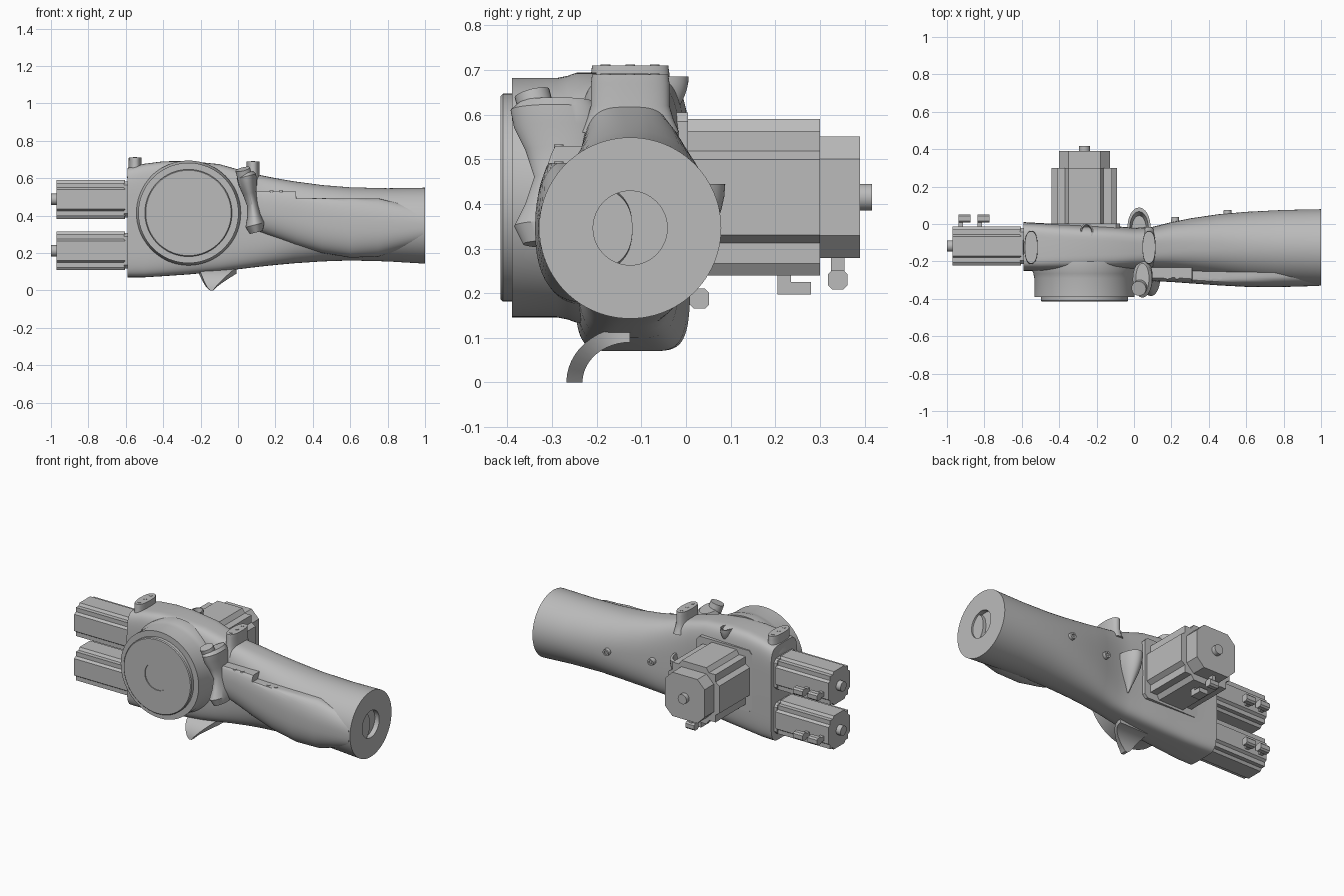
import bpy, math
from mathutils import Vector

cube = bpy.data.objects.get("Cube")
if cube:
    bpy.data.objects.remove(cube, do_unlink=True)

grey = bpy.data.materials.new("plain_grey")
grey.use_nodes = True
grey.diffuse_color = (0.5, 0.5, 0.5, 1)
grey.node_tree.nodes["Principled BSDF"].inputs["Base Color"].default_value = (0.5, 0.5, 0.5, 1)


# ---------- helpers ----------
def loft(name, rings, angle=35):
    """Skin matching rings of points, cap both ends, smooth below the angle."""
    n = len(rings[0])
    verts = [p for ring in rings for p in ring]
    faces = [tuple(range(n)), tuple(range(len(verts) - n, len(verts)))]
    for r in range(len(rings) - 1):
        for i in range(n):
            a, b = r * n + i, r * n + (i + 1) % n
            faces.append((a, b, b + n, a + n))
    mesh = bpy.data.meshes.new(name)
    mesh.from_pydata(verts, [], faces)
    import bmesh
    bm = bmesh.new()
    bm.from_mesh(mesh)
    bmesh.ops.recalc_face_normals(bm, faces=bm.faces)
    bm.to_mesh(mesh)
    bm.free()
    mesh.shade_smooth()
    mesh.set_sharp_from_angle(angle=math.radians(angle))
    mesh.materials.append(grey)
    obj = bpy.data.objects.new(name, mesh)
    bpy.context.scene.collection.objects.link(obj)
    return obj


def oval(ru, rv, power=2.0, n=48):
    """Rounded outline: power 2 is an ellipse, higher is boxier."""
    pts = []
    for i in range(n):
        c, s = math.cos(math.tau * i / n), math.sin(math.tau * i / n)
        pts.append((ru * math.copysign(abs(c) ** (2 / power), c),
                    rv * math.copysign(abs(s) ** (2 / power), s)))
    return pts


def place(axis, along, u, v):
    return Vector({"x": (along, u, v), "y": (u, along, v), "z": (u, v, along)}[axis])


def prism(name, outline, axis, centre, start, end):
    cu, cv = centre
    return loft(name, [[place(axis, t, cu + u, cv + v) for u, v in outline] for t in (start, end)])


def turned(name, profile, axis, centre, n=64):
    """Lathe a list of (radius, position along axis)."""
    return loft(name, [[place(axis, t, centre[0] + u, centre[1] + v) for u, v in oval(r, r, 2, n)]
                       for r, t in profile])


def tube(name, a, b, radius, n=24):
    a, b = Vector(a), Vector(b)
    turn = (b - a).to_track_quat('Z', 'Y')
    return loft(name, [[p + turn @ Vector((u, v, 0)) for u, v in oval(radius, radius, 2, n)]
                       for p in (a, b)])


def box(name, x0, x1, y0, y1, z0, z1):
    return prism(name, [(x0, y0), (x1, y0), (x1, y1), (x0, y1)], "z", (0, 0), z0, z1)


def four_corners(corner):
    pts = []
    for k in range(4):
        for u, v in corner:
            for _ in range(k):
                u, v = -v, u
            pts.append((u, v))
    return pts


def notched(h, c):
    return four_corners([(h, h - 2 * c), (h - .6 * c, h - 1.6 * c), (h - .6 * c, h - .6 * c),
                         (h - 1.6 * c, h - .6 * c), (h - 2 * c, h)])


def chamfered(h, c):
    return four_corners([(h, h - c), (h - c, h)])


# ---------- housing and forearm: x, y front, y back, z low, z high, power ----------
stations = [
    (-.59, -.25, .01, .07, .655, 6), (-.5, -.25, .005, .07, .677, 6),
    (-.4, -.25, 0, .076, .69, 5.5), (-.27, -.25, -.005, .085, .692, 5),
    (-.1, -.245, -.012, .1, .675, 4.5), (0, -.24, -.02, .113, .647, 4),
    (.1, -.24, -.015, .125, .62, 3.4), (.2, -.25, .01, .136, .6, 3),
    (.3, -.265, .03, .145, .583, 2.6), (.45, -.285, .052, .155, .563, 2.3),
    (.6, -.305, .065, .16, .551, 2.1), (.8, -.322, .075, .155, .546, 2),
    (1, -.329, .079, .143, .549, 2)]
rings = []
for x, y0, y1, z0, z1, power in stations:
    rings.append([Vector((x, (y0 + y1) / 2 + u, (z0 + z1) / 2 + v))
                  for u, v in oval((y1 - y0) / 2, (z1 - z0) / 2, power, 96)])
for x in (1, .97):          # shallow socket in the forearm end
    rings.append([Vector((x, -.125 + u, .346 + v)) for u, v in oval(.083, .083, 2, 96)])
loft("housing_and_forearm", rings)

# ---------- front bulge with flat ledge: x, y front, z low, z high, ledge height ----------
bulge = [(.09, -.305, .32, .58, .53), (.2, -.31, .28, .58, .53), (.31, -.318, .24, .57, .53),
         (.312, -.318, .24, .57, .492), (.45, -.328, .2, .55, .492), (.6, -.336, .175, .53, .492),
         (.75, -.338, .18, .51, .492), (.99, -.331, .25, .44, .492)]
rings = []
for x, y0, z0, z1, top in bulge:
    rings.append([Vector((x, (y0 - .12) / 2 + u, min((z0 + z1) / 2 + v, top)))
                  for u, v in oval((-.12 - y0) / 2, (z1 - z0) / 2, 2.4, 64)])
loft("forearm_ledge", rings)
for x, z in ((.18, .53), (.23, .53), (.41, .492), (.46, .492)):
    turned("ledge_screw", [(.011, z - .01), (.011, z + .003)], "z", (x, -.285), 16)

# screw bosses on the rear of the forearm
for x, y in ((.22, .03), (.5, .068)):
    turned("rear_boss", [(.024, y - .06), (.02, y + .008), (.01, y + .008), (.01, y)],
           "y", (x, .37), 24)

# ---------- round joint on the front ----------
turned("joint_drum", [(.085, -.409), (.085, -.415), (.228, -.415), (.233, -.41), (.233, -.39),
                      (.268, -.39), (.268, -.29), (.273, -.265), (.28, -.245), (.28, -.2)],
       "y", (-.265, .414), 96)

# ---------- rear motor ----------
mid = (-.265, .415)
prism("rear_motor_mount", chamfered(.19, .02), "y", mid, -.03, .004)
prism("rear_motor_body", notched(.175, .045), "y", mid, -.05, .3)
prism("rear_motor_cap", chamfered(.136, .05), "y", mid, .3, .39)
turned("rear_motor_shaft", [(.03, .38), (.03, .417)], "y", mid, 24)
box("rear_motor_plug", -.3, -.24, .205, .28, .197, .225)
box("rear_motor_plug_stem", -.3, -.24, .205, .235, .22, .25)
prism("rear_cap_plug", chamfered(.022, .01), "x", (.34, .23), -.31, -.25)
box("rear_cap_plug_stem", -.29, -.27, .325, .355, .23, .29)

# ---------- pair of side motors ----------
for z in (.487, .212):
    prism("side_motor_body", notched(.104, .026), "x", (-.118, z), -.97, -.605)
    prism("side_motor_flange", chamfered(.096, .02), "x", (-.118, z), -.61, -.58)
    turned("side_motor_shaft", [(.03, -1), (.03, -.96)], "x", (-.118, z), 24)
    for x in (-.938, -.838):
        box("side_plug_stem", x, x + .025, -.03, .045, z - .038, z - .01)
        prism("side_plug_head", chamfered(.022, .009), "x", (.03, z - .024), x, x + .065)

# ---------- cable bosses on top ----------
for x, low, high in ((-.55, .6, .71), (.08, .56, .69)):
    layers = [(low, 1.25), (low + .03, 1.1), (low + .06, 1), (high - .02, 1), (high, .97)]
    loft("top_boss", [[Vector((x + u * k, -.125 + v * k, z)) for u, v in oval(.035, .088, 2.4)]
                      for z, k in layers])
    for y in (-.18, -.125, -.07):
        turned("top_boss_screw", [(.011, high - .01), (.011, high + .002)], "z", (x, y), 16)


# ---------- hoods: open cups flaring up from the wall ----------
def hood(name, x, y, half, reach, low, high):
    rings = []
    for i in range(9):
        k = max(.04, math.sin(i / 8 * math.pi / 2))
        z = low + (high - low) * i / 8
        rings.append([Vector((x + u * k, y + v * k, z)) for u, v in oval(half, reach, 2, 32)])
    for k, z in ((.8, high), (.6, high - .05)):
        rings.append([Vector((x + u * k, y + v * k, z)) for u, v in oval(half, reach, 2, 32)])
    loft(name, rings)


hood("rear_cable_hood", .027, -.02, .062, .108, .22, .445)
hood("upper_cable_hood", -.253, -.04, .034, .046, .58, .685)

# ---------- waisted cable guide on the front ----------
waist = [(.31, .098, -.29, .035, .075), (.35, .09, -.29, .05, .095), (.4, .085, -.28, .036, .08),
         (.46, .078, -.27, .03, .07), (.52, .062, -.275, .036, .085), (.57, .052, -.285, .048, .1),
         (.61, .045, -.295, .052, .098), (.63, .045, -.29, .035, .08)]
loft("cable_guide", [[Vector((x + u, y + v, z + .25 * u)) for u, v in oval(rx, ry)]
                     for z, x, y, rx, ry in waist])
tube("cable_guide_stub", (.045, -.325, .57), (.025, -.345, .648), .04)

# ---------- curved hook under the housing ----------
rings = []
for i in range(13):
    a = math.radians(90 * i / 12)
    s = math.sin(a)
    left, right = -.15 - .06 * s ** .7, -.132 + .125 * s ** 1.2
    outer = (-.125 - .143 * math.cos(a), .125 * s)
    inner = (-.125 - .107 * math.cos(a), .09 * s)
    rings.append([Vector((x, y, z)) for x, (y, z) in
                  ((left, outer), (right, outer), (right, inner), (left, inner))])
loft("lower_hook", rings)
